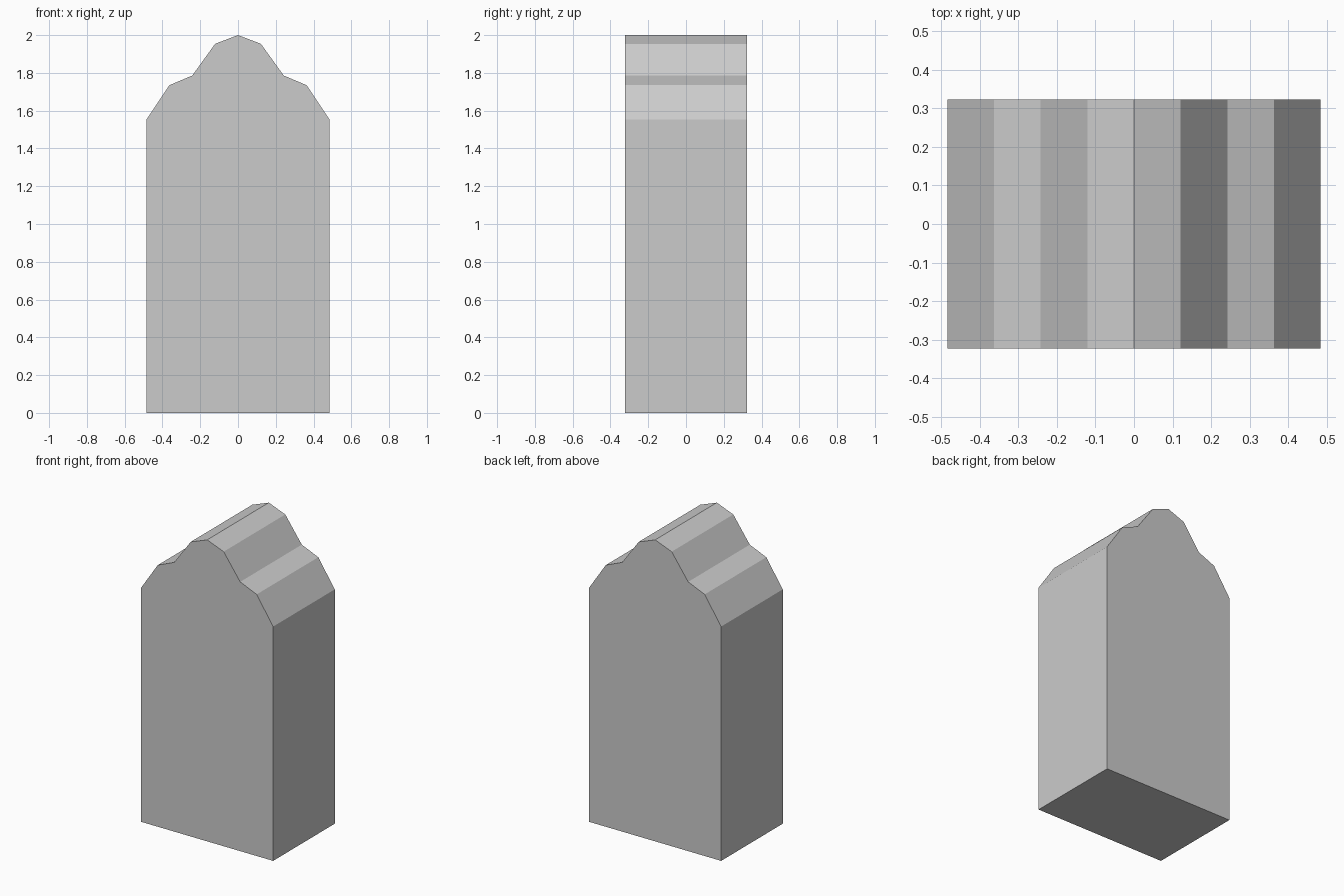
import bpy, bmesh

if "Cube" in bpy.data.objects:
    bpy.data.objects.remove(bpy.data.objects["Cube"])

HALF_DEPTH = 0.323

# Right half of the stepped crest, from the peak to the base corner (x, z)
half = [(0, 2.0), (0.121, 1.954), (0.242, 1.786), (0.363, 1.735), (0.484, 1.554), (0.484, 0)]
outline = half + [(-x, z) for x, z in reversed(half[1:])]

# Upright slab: mirrored front outline extruded from front to back
bm = bmesh.new()
front = bm.faces.new([bm.verts.new((x, -HALF_DEPTH, z)) for x, z in outline])
result = bmesh.ops.extrude_face_region(bm, geom=[front], use_keep_orig=True)
back = [g for g in result["geom"] if isinstance(g, bmesh.types.BMVert)]
bmesh.ops.translate(bm, verts=back, vec=(0, 2 * HALF_DEPTH, 0))
bmesh.ops.recalc_face_normals(bm, faces=bm.faces)

mesh = bpy.data.meshes.new("crested_slab")
bm.to_mesh(mesh)
bm.free()
slab = bpy.data.objects.new("crested_slab", mesh)
bpy.context.collection.objects.link(slab)
